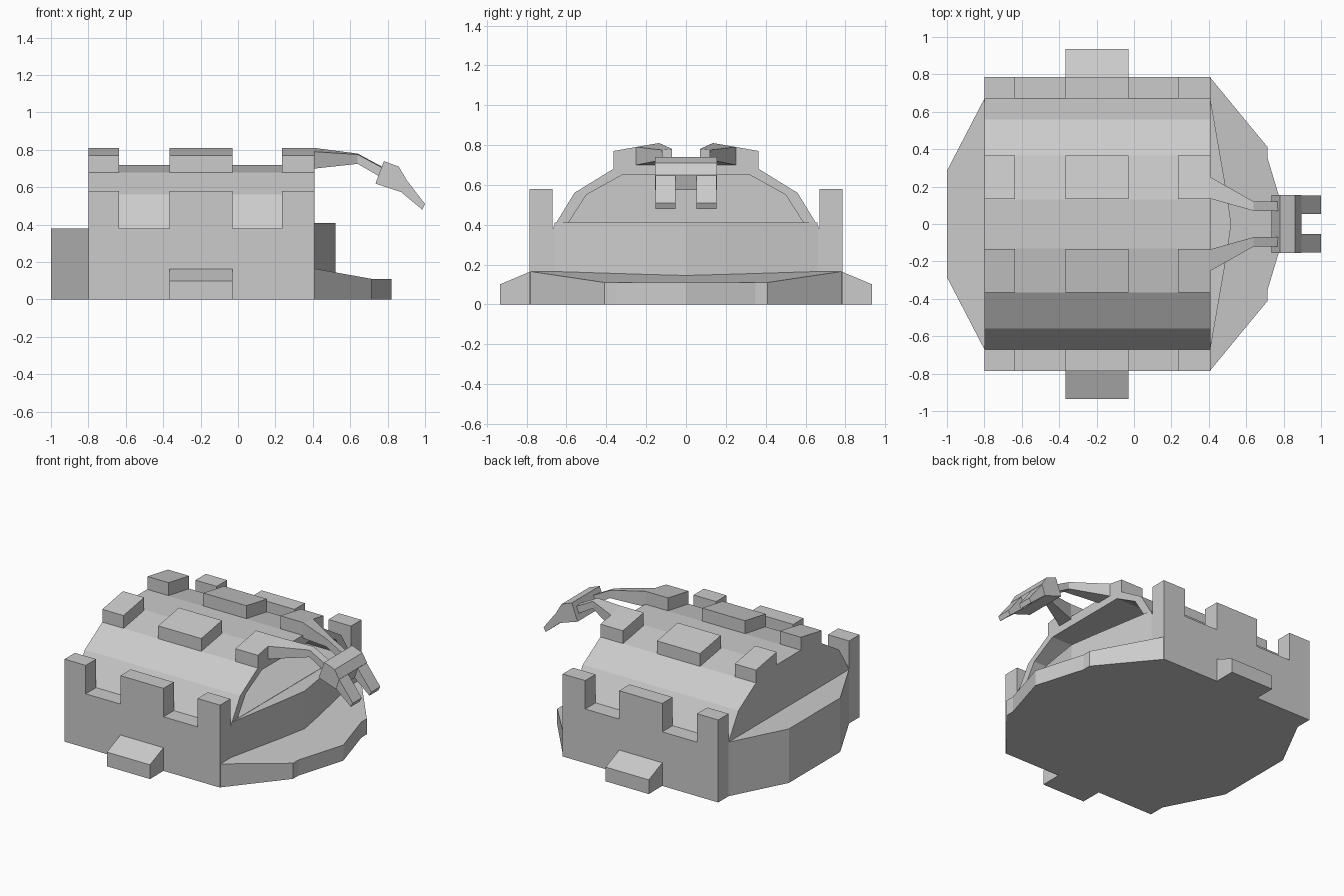
import bpy, bmesh

if "Cube" in bpy.data.objects:
    bpy.data.objects.remove(bpy.data.objects["Cube"])


def loft(name, *sections):
    """Closed solid through matching rings of 3D points."""
    bm = bmesh.new()
    rings = [[bm.verts.new(p) for p in s] for s in sections]
    n = len(rings[0])
    for a, b in zip(rings, rings[1:]):
        for i in range(n):
            j = (i + 1) % n
            bm.faces.new((a[i], a[j], b[j], b[i]))
    bm.faces.new(rings[0])
    bm.faces.new(rings[-1])
    bmesh.ops.recalc_face_normals(bm, faces=bm.faces)
    me = bpy.data.meshes.new(name)
    bm.to_mesh(me)
    bm.free()
    ob = bpy.data.objects.new(name, me)
    bpy.context.collection.objects.link(ob)
    return ob


def along_x(name, yz, x0, x1):
    return loft(name, *[[(x, y, z) for y, z in yz] for x in (x0, x1)])


def along_y(name, xz, y0, y1):
    return loft(name, *[[(x, y, z) for x, z in xz] for y in (y0, y1)])


def along_z(name, xy, z0, z1):
    return loft(name, *[[(x, y, z) for x, y in xy] for z in (z0, z1)])


def mirrored(half):
    """Add the points reflected in y to a half outline of (a, y) pairs."""
    return half + [(a, -y) for a, y in reversed(half) if y]


def arch(half):
    return half + [(-y, z) for y, z in reversed(half)]


X0, X1 = -0.8, 0.41
SPANS = [(-0.8, -0.635), (-0.365, -0.03), (0.235, 0.41)]

# Hull base with faceted stern
along_z("hull_base", mirrored([(-1, 0.285), (X0, 0.67), (X1, 0.67)]), 0, 0.38)

# Deck floor and pointed bow wall
along_x("deck_floor", [(-0.6, 0.37), (0.6, 0.37), (0.59, 0.412), (-0.59, 0.412)], X0 + 0.02, X1)
along_z("bow_wall", mirrored([(X1, 0.66), (0.49, 0.2), (0.52, 0)]), 0, 0.41)

# Hollow arched roof, closed at the stern
outer = [(0.67, 0.38), (0.56, 0.56), (0.365, 0.68), (0.13, 0.72)]
inner = [(0.59, 0.38), (0.59, 0.41), (0.5, 0.55), (0.32, 0.65)]
along_x("roof_shell", arch(outer) + arch(inner)[::-1], X0, X1)
along_x("stern_wall", arch([(0.63, 0.38), (0.53, 0.555), (0.34, 0.67)]), X0, X0 + 0.06)

# Front lip
lip = mirrored([(X1, 0.78), (0.715, 0.41), (0.715, 0.35), (0.82, 0)])
loft("front_lip", [(x, y, 0) for x, y in lip],
     [(x, y, 0.165 if x == X1 else 0.11) for x, y in lip])

# Crenellated wall outline
wall = [(X0, 0)]
for i, (a, b) in enumerate(SPANS):
    if i:
        wall.append((a, 0.38))
    wall += [(a, 0.58), (b, 0.58)]
    if i < 2:
        wall.append((b, 0.38))
wall.append((X1, 0))

for s, side in ((-1, "right"), (1, "left")):
    along_y("side_wall_" + side, wall, s * 0.67, s * 0.785)
    # Sloped step beside the wall
    along_x("side_step_" + side,
            [(s * 0.78, 0), (s * 0.935, 0), (s * 0.935, 0.1), (s * 0.78, 0.165)],
            *SPANS[1])
    # Roof blocks
    for a, b in SPANS:
        along_x("roof_block_" + side,
                [(s * 0.365, 0.67), (s * 0.365, 0.77), (s * 0.135, 0.81), (s * 0.135, 0.71)],
                a, b)
    # Bent arm carrying the head
    arm = [(0.41, 0.135, 0.25, 0.70, 0.81, 0.79),
           (0.64, 0.07, 0.12, 0.725, 0.78, 0.775),
           (0.77, 0.07, 0.12, 0.65, 0.71, 0.705)]
    loft("arm_" + side, *[[(x, s * i, lo), (x, s * o, lo), (x, s * o, ho), (x, s * i, hi)]
                          for x, i, o, lo, hi, ho in arm])
    # Prong of the head
    along_y("prong_" + side, [(0.885, 0.66), (1.0, 0.51), (0.985, 0.48), (0.865, 0.58)],
            s * 0.053, s * 0.153)

# Head block
along_y("head", [(0.78, 0.74), (0.86, 0.71), (0.895, 0.65), (0.87, 0.575), (0.735, 0.62)],
        -0.155, 0.155)
